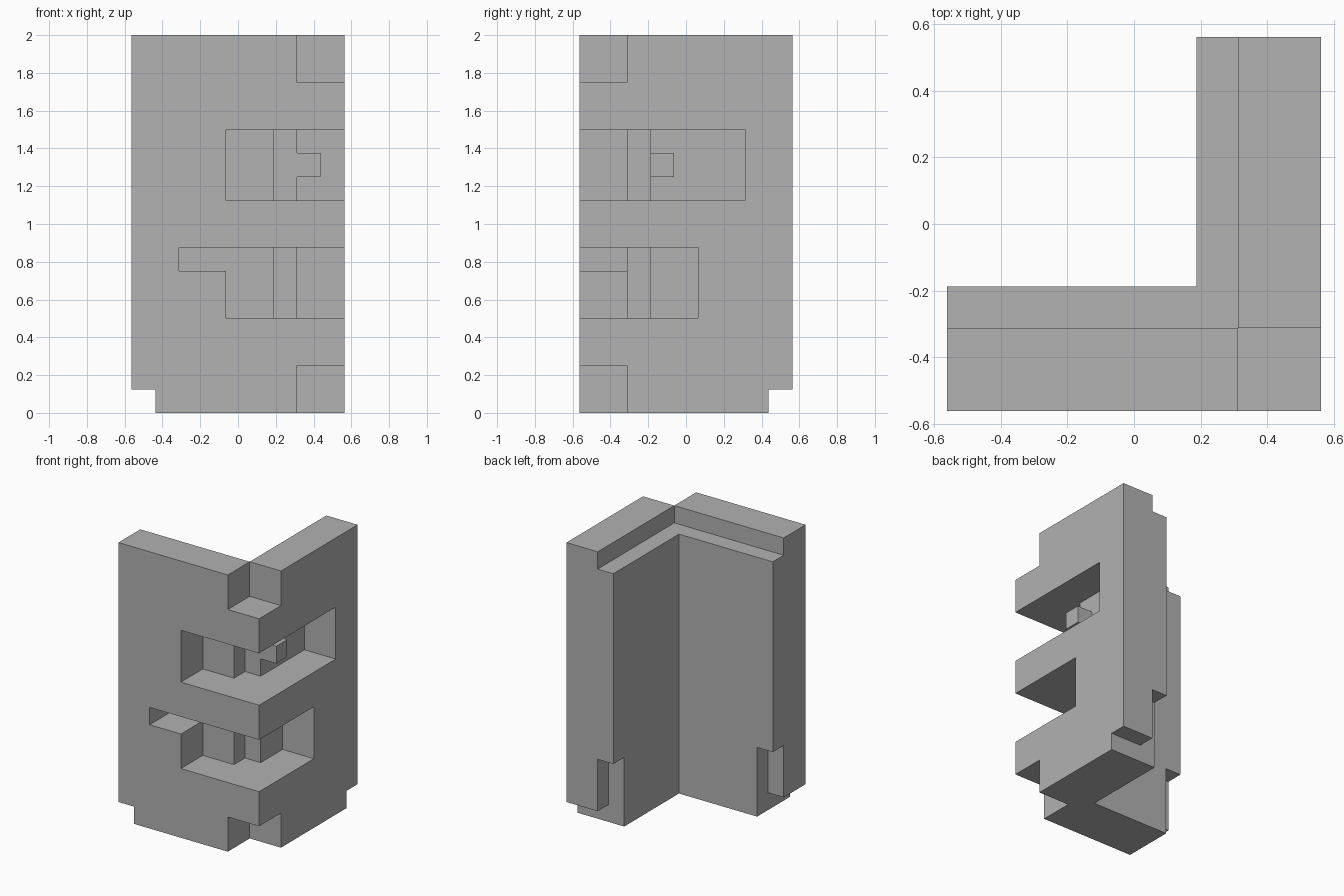
import bpy
import bmesh
import math
from mathutils import Vector

cube = bpy.data.objects.get("Cube")
if cube:
    bpy.data.objects.remove(cube, do_unlink=True)

UNIT = 0.125   # size of one building block
SPAN = 9       # length of each wall in blocks
HEIGHT = 16


def front_wall(along, depth, z):
    return (SPAN - 1 - along, depth, z)


def side_wall(along, depth, z):
    return (SPAN - 1 - depth, along, z)


BOTH = (front_wall, side_wall)


def box(walls, along, depth, height):
    """Blocks measured along a wall from the corner and inward from its outer face."""
    return {wall(a, d, z) for wall in walls
            for a in range(*along) for d in range(*depth) for z in range(*height)}


# Two thick walls meeting at a corner
blocks = box(BOTH, (0, SPAN), (0, 3), (0, HEIGHT))

# Lowered inner lining and notched wall ends
blocks -= box(BOTH, (2, SPAN), (2, 3), (HEIGHT - 1, HEIGHT))
blocks -= box(BOTH, (8, SPAN), (2, 3), (0, 4))
blocks -= box(BOTH, (8, SPAN), (0, 3), (0, 1))

# Corner cut-outs at the top and bottom
for height in ((0, 2), (14, HEIGHT)):
    blocks -= box(BOTH, (0, 2), (0, 2), height)

# Lower and upper openings, with the inner corner post removed
LOWER, UPPER = (4, 7), (9, 12)
for height in (LOWER, UPPER):
    blocks -= box(BOTH, (0, 5), (0, 2), height)
    blocks -= box(BOTH, (2, 3), (2, 3), height)
blocks -= box([front_wall], (5, 7), (0, 2), (6, 7))
blocks -= box([side_wall], (5, 7), (0, 2), UPPER)

# Small stud inside the upper opening
blocks |= box([side_wall], (3, 4), (1, 2), (10, 11))


def skin(name, cells, material):
    """Make one outer surface around the blocks, with merged flat faces."""
    bm = bmesh.new()
    corners = {}

    def corner(p):
        key = tuple(round(c) for c in p)
        if key not in corners:
            x, y, z = key
            corners[key] = bm.verts.new(
                ((x - SPAN / 2) * UNIT, (y - SPAN / 2) * UNIT, z * UNIT))
        return corners[key]

    axes = [Vector(row) for row in ((1, 0, 0), (0, 1, 0), (0, 0, 1))]
    for cell in cells:
        base = Vector(cell)
        for i, normal in enumerate(axes):
            u, v = axes[(i + 1) % 3], axes[(i + 2) % 3]
            for sign in (1, -1):
                if tuple(round(c) for c in base + normal * sign) in cells:
                    continue
                start = base + normal * (sign > 0)
                loop = [start, start + u, start + u + v, start + v]
                bm.faces.new([corner(p) for p in loop[::sign]])

    bmesh.ops.dissolve_limit(bm, angle_limit=math.radians(1),
                             verts=bm.verts[:], edges=bm.edges[:])
    mesh = bpy.data.meshes.new(name)
    bm.to_mesh(mesh)
    bm.free()
    mesh.materials.append(material)
    obj = bpy.data.objects.new(name, mesh)
    bpy.context.collection.objects.link(obj)
    return obj


# Plain grey surface
grey = bpy.data.materials.new("plain_grey")
grey.use_nodes = True
colour = (0.445, 0.445, 0.445, 1)
grey.diffuse_color = colour
grey.node_tree.nodes["Principled BSDF"].inputs["Base Color"].default_value = colour

skin("carved_corner_wall", blocks, grey)
